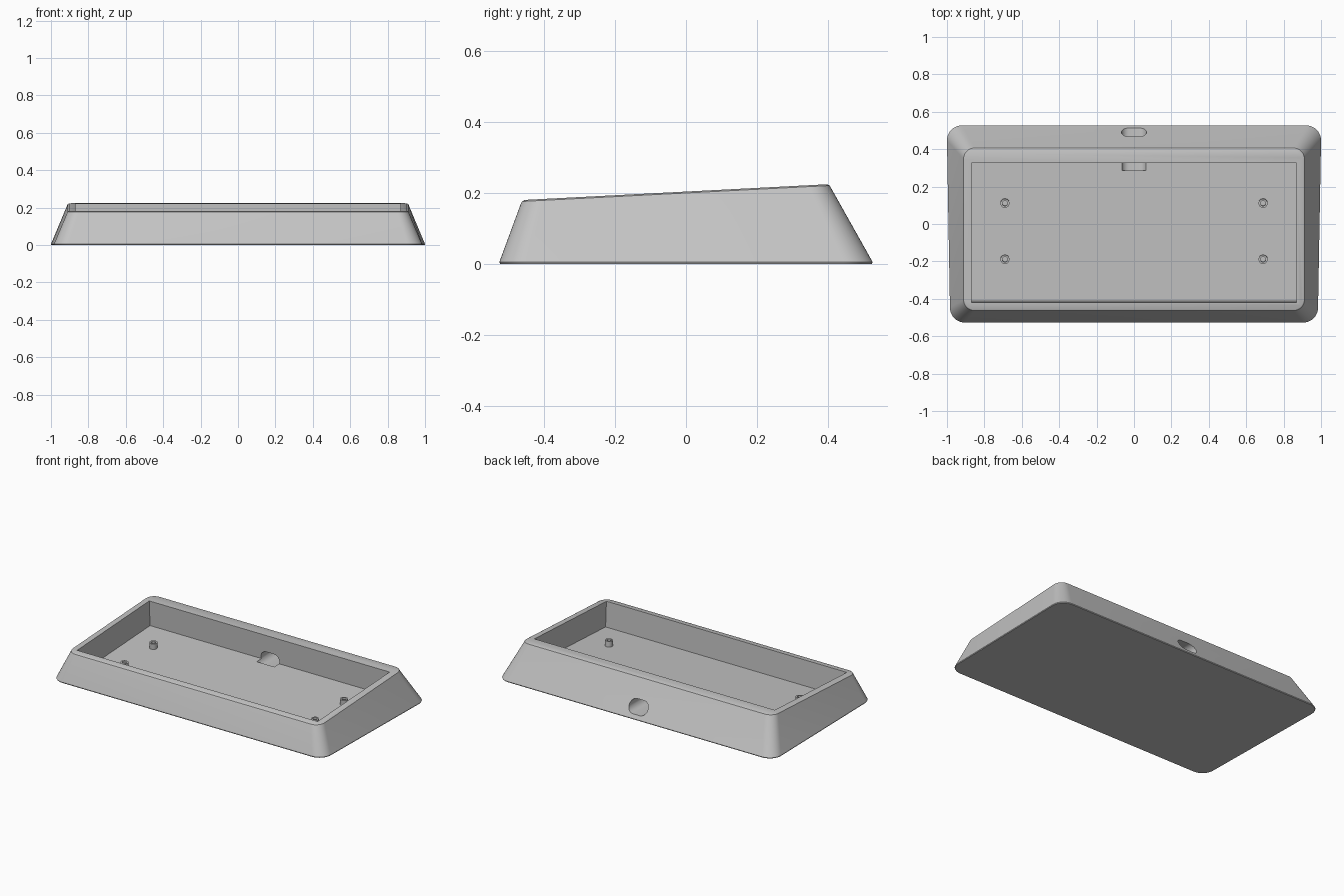
import bpy, bmesh, math
from mathutils import Matrix, Vector

if "Cube" in bpy.data.objects:
    bpy.data.objects.remove(bpy.data.objects["Cube"], do_unlink=True)

SLOPE = 0.0517
TILT = Matrix.Rotation(math.atan(SLOPE), 4, 'X')
DEPTH = 0.165

grey = bpy.data.materials.new("light grey plastic")
grey.use_nodes = True
colour = (0.55, 0.55, 0.55, 1)
grey.diffuse_color = colour
grey.node_tree.nodes["Principled BSDF"].inputs["Base Color"].default_value = colour


def top_z(y):
    return 0.18 + SLOPE * (y + 0.465)


def make(name, bm):
    bmesh.ops.recalc_face_normals(bm, faces=bm.faces[:])
    mesh = bpy.data.meshes.new(name)
    bm.to_mesh(mesh)
    bm.free()
    mesh.materials.append(grey)
    ob = bpy.data.objects.new(name, mesh)
    bpy.context.collection.objects.link(ob)
    return ob


def loft(name, rings):
    """Skin matching closed rings of points and cap both ends."""
    bm = bmesh.new()
    loops = [[bm.verts.new(p) for p in ring] for ring in rings]
    n = len(loops[0])
    for a, b in zip(loops, loops[1:]):
        for i in range(n):
            j = (i + 1) % n
            bm.faces.new((a[i], a[j], b[j], b[i]))
    bm.faces.new(loops[0])
    bm.faces.new(loops[-1])
    return make(name, bm)


def rounded(front_x, back_x, front_y, back_y, radius, height, steps=10):
    """Rounded outline, front and back may differ in width."""
    pts = []
    corners = [(back_x, back_y, 1, 1), (-back_x, back_y, -1, 1),
               (-front_x, front_y, -1, -1), (front_x, front_y, 1, -1)]
    for k, (x, y, sx, sy) in enumerate(corners):
        for s in range(steps + 1):
            a = math.pi / 2 * (k + s / steps)
            px = x - sx * radius + radius * math.cos(a)
            py = y - sy * radius + radius * math.sin(a)
            pts.append((px, py, height(py)))
    return pts


def cut(ob, cutter):
    mod = ob.modifiers.new("cut", 'BOOLEAN')
    mod.operation = 'DIFFERENCE'
    mod.solver = 'EXACT'
    mod.object = cutter
    bpy.context.view_layer.objects.active = ob
    bpy.ops.object.modifier_apply(modifier=mod.name)
    bpy.data.objects.remove(cutter, do_unlink=True)


# Sloping case body with a short base lip and a softened top edge
case = loft("case", [
    rounded(0.982, 0.998, -0.525, 0.525, 0.08, lambda y: 0.0),
    rounded(0.984, 1.0, -0.527, 0.527, 0.08, lambda y: 0.005),
    rounded(0.914, 0.914, -0.467, 0.41, 0.06, lambda y: top_z(y) - 0.012),
    rounded(0.911, 0.911, -0.463, 0.406, 0.058, lambda y: top_z(y) - 0.004),
    rounded(0.903, 0.903, -0.455, 0.398, 0.052, top_z),
])

# Tilted tray recess, square to the sloping rim
mid_y = -0.0475
rim_point = Vector((0, mid_y, top_z(mid_y)))
bm = bmesh.new()
bmesh.ops.create_cube(bm, size=1, matrix=Matrix.Translation(rim_point) @ TILT
                      @ Matrix.Diagonal((1.74, 0.746, 2 * DEPTH, 1)))
cut(case, make("recess_cutter", bm))

# Cable slot through the back wall, dipping into the floor
outline = []
for side in (1, -1):
    for s in range(17):
        a = side * math.pi / 2 * (1 - s / 8) if side > 0 else math.pi / 2 * (3 - s / 8)
        a = math.pi * (s / 16 - 0.5) + (0 if side > 0 else math.pi)
        outline.append((side * 0.026 + 0.041 * math.cos(a), 0.07 + 0.041 * math.sin(a)))
cut(case, loft("slot_cutter", [[(x, y, z) for x, z in outline] for y in (0.286, 0.7)]))


# Hollow mounting posts on the tray floor
def post(name, x, y):
    rings = []
    for r, z in ((0.024, -0.004), (0.024, 0.036), (0.014, 0.036), (0.014, 0.002)):
        rings.append([(r * math.cos(math.tau * i / 24), r * math.sin(math.tau * i / 24), z)
                      for i in range(24)])
    ob = loft(name, rings)
    base = Vector((x, y, top_z(y) - DEPTH))
    ob.data.transform(Matrix.Translation(base) @ TILT)
    return ob


parts = [case]
for side, x in (("left", 0.69), ("right", -0.69)):
    for end, y in (("back", 0.112), ("front", -0.188)):
        parts.append(post(f"{end}_{side}_post", x, y))

for ob in parts:
    bpy.ops.object.select_all(action='DESELECT')
    ob.select_set(True)
    bpy.context.view_layer.objects.active = ob
    bpy.ops.object.shade_smooth_by_angle(angle=math.radians(30))
